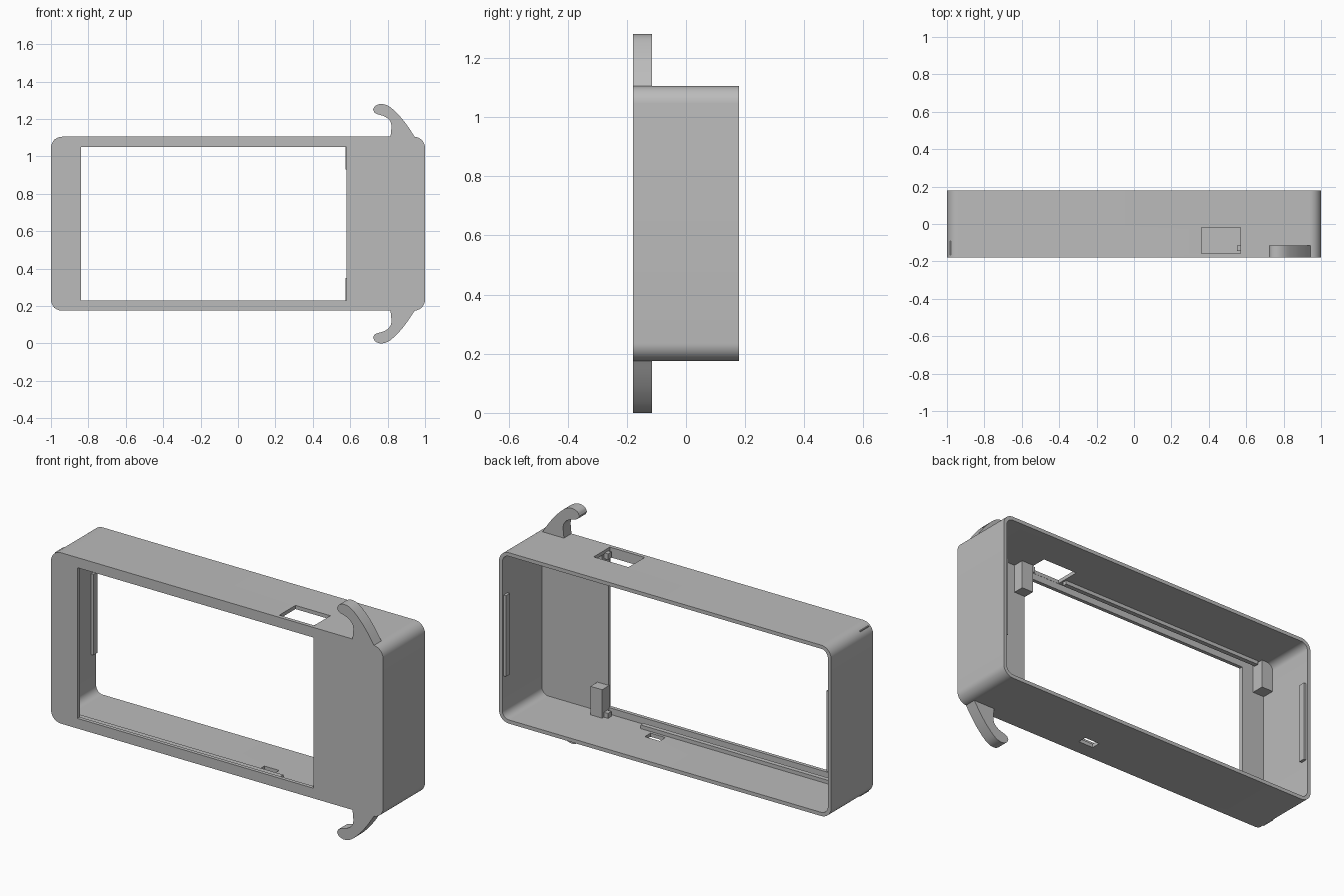
import bpy, bmesh, math
from mathutils import Vector

if "Cube" in bpy.data.objects:
    bpy.data.objects.remove(bpy.data.objects["Cube"], do_unlink=True)

MID = 0.64                      # height of the mirror plane
FRONT, BACK = -0.18, 0.18
WALL = 0.02
BOTTOM, TOP = 0.175, 1.105

grey = bpy.data.materials.new("plain grey")
grey.use_nodes = True
grey.diffuse_color = (0.5, 0.5, 0.5, 1)
grey.node_tree.nodes["Principled BSDF"].inputs["Base Color"].default_value = (0.5, 0.5, 0.5, 1)


def prism(name, outline, y0, y1):
    """Extrude an outline of (x, z) points from y0 to y1."""
    bm = bmesh.new()
    face = bm.faces.new([bm.verts.new((x, y0, z)) for x, z in outline])
    new = bmesh.ops.extrude_face_region(bm, geom=[face])["geom"]
    verts = [v for v in new if isinstance(v, bmesh.types.BMVert)]
    bmesh.ops.translate(bm, verts=verts, vec=(0, y1 - y0, 0))
    bmesh.ops.recalc_face_normals(bm, faces=bm.faces[:])
    mesh = bpy.data.meshes.new(name)
    bm.to_mesh(mesh)
    bm.free()
    mesh.materials.append(grey)
    obj = bpy.data.objects.new(name, mesh)
    bpy.context.collection.objects.link(obj)
    return obj


def rect(x0, x1, z0, z1):
    return [(x0, z0), (x1, z0), (x1, z1), (x0, z1)]


def rounded_rect(x0, x1, z0, z1, r, steps=10):
    points = []
    corners = [(x1 - r, z1 - r), (x0 + r, z1 - r), (x0 + r, z0 + r), (x1 - r, z0 + r)]
    for i, (cx, cz) in enumerate(corners):
        for k in range(steps + 1):
            a = math.pi / 2 * (i + k / steps)
            points.append((cx + r * math.cos(a), cz + r * math.sin(a)))
    return points


def spline(points, steps=5):
    """Smooth open curve through the points."""
    p = [Vector(q) for q in points]
    p = [2 * p[0] - p[1]] + p + [2 * p[-1] - p[-2]]
    out = []
    for a, b, c, d in zip(p, p[1:], p[2:], p[3:]):
        for k in range(steps):
            t = k / steps
            out.append(0.5 * (2 * b + (c - a) * t + (2 * a - 5 * b + 4 * c - d) * t ** 2
                              + (3 * b - a - 3 * c + d) * t ** 3))
    return [tuple(v) for v in out] + [tuple(points[-1])]


def flip(outline):
    return [(x, 2 * MID - z) for x, z in outline]


def select_only(obj):
    bpy.ops.object.select_all(action="DESELECT")
    obj.select_set(True)
    bpy.context.view_layer.objects.active = obj


def cut(obj, cutter):
    mod = obj.modifiers.new("cut", "BOOLEAN")
    mod.operation, mod.solver, mod.object = "DIFFERENCE", "EXACT", cutter
    select_only(obj)
    bpy.ops.object.modifier_apply(modifier=mod.name)
    bpy.data.objects.remove(cutter, do_unlink=True)


def smooth(obj):
    select_only(obj)
    bpy.ops.object.shade_smooth_by_angle(angle=math.radians(30))


# Open-backed case with a window, a top slot and a small hole underneath
case = prism("case", rounded_rect(-1, 1, BOTTOM, TOP, 0.06), FRONT, BACK)
cut(case, prism("cavity_cutter",
                rounded_rect(-1 + WALL, 1 - WALL, BOTTOM + WALL, TOP - WALL, 0.04),
                FRONT + WALL, BACK + 0.1))
cut(case, prism("window_cutter", rect(-0.84, 0.58, 0.23, 1.05), FRONT - 0.1, -0.1))
cut(case, prism("slot_cutter", rect(0.36, 0.57, TOP - 0.05, TOP + 0.05), -0.159, -0.02))
cut(case, prism("hole_cutter", rect(0.19, 0.28, BOTTOM - 0.05, BOTTOM + 0.05), -0.095, -0.045))
smooth(case)

# Curved hooks above and below
outer = spline([(0.722, 1.25), (0.735, 1.27), (0.767, 1.28), (0.81, 1.266),
                (0.863, 1.217), (0.906, 1.163), (0.945, 1.104)])
inner = spline([(0.815, 1.1), (0.82, 1.165), (0.808, 1.195), (0.78, 1.215),
                (0.735, 1.23), (0.722, 1.25)])[:-1]
hook = outer + [(0.93, 1.095)] + inner

# Posts, foot blocks and rails behind the front panel, at both long walls
low = BOTTOM + WALL - 0.005
inside = FRONT + WALL - 0.005
parts = [
    ("hook", flip(hook), FRONT, -0.115),
    ("inner_post", rect(0.575, 0.645, low, 0.35), inside, -0.1),
    ("inner_post_foot", rect(0.55, 0.58, low, 0.222), -0.145, -0.115),
    ("corner_post", rect(-0.985, -0.91, low, 0.35), inside, -0.09),
    ("rail", rect(-0.9, 0.35, low, 0.215), -0.135, -0.11),
]
for name, outline, y0, y1 in parts:
    smooth(prism("lower_" + name, outline, y0, y1))
    smooth(prism("upper_" + name, flip(outline), y0, y1))

# Snap ribs inside the two end walls, near the open back
for side, name in ((1, "left"), (-1, "right")):
    x0, x1 = sorted((side * 0.985, side * 0.965))
    prism(name + "_snap_rib", rect(x0, x1, 0.42, 0.86), 0.135, 0.17)
